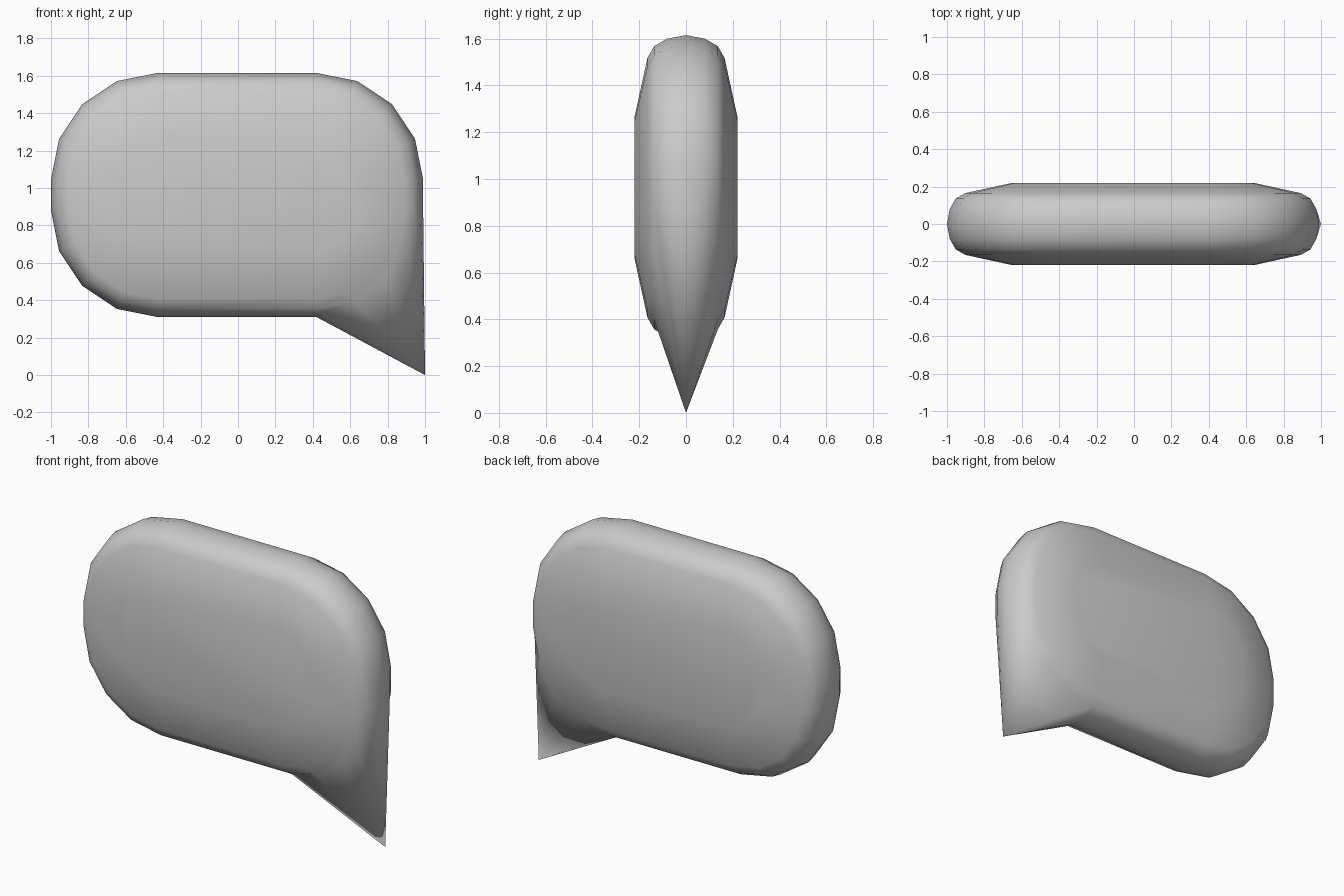
import bpy, bmesh
from math import sin, cos, pi

if "Cube" in bpy.data.objects:
    bpy.data.objects.remove(bpy.data.objects["Cube"])

RADIUS = 0.57
STEPS = 4
# corner centres (x, z) and start angle, counter-clockwise from the top right
CORNERS = [(0.42, 1.045, 0), (-0.43, 1.045, pi / 2),
           (-0.43, 0.88, pi), (0.42, 0.88, 3 * pi / 2)]
# rim cross-section from back to front: (y, inset from the outline)
HALF = [(0.08, 0.015), (0.136, 0.047), (0.165, 0.098), (0.22, 0.35)]
SECTION = [(y, i) for y, i in reversed(HALF)] + [(0, 0)] + [(-y, i) for y, i in HALF]

bm = bmesh.new()
tip = bm.verts.new((1.0, 0, 0))


def ring(y, inset):
    """Rounded rectangle; near the mid-plane its lower right corner runs into the tail tip."""
    verts = []
    for n, (cx, cz, start) in enumerate(CORNERS):
        for k in range(STEPS + 1):
            a = start + k * pi / 2 / STEPS
            r = RADIUS - inset
            if n == 3 and 0 < k < STEPS and abs(y) < 0.1:
                verts.append(tip)
            else:
                verts.append(bm.verts.new((cx + r * cos(a), y, cz + r * sin(a))))
    return verts


rings = [ring(y, i) for y, i in SECTION]

# rounded rim and pointed tail
for a, b in zip(rings, rings[1:]):
    for j in range(len(a)):
        k = (j + 1) % len(a)
        corners = list(dict.fromkeys((a[j], a[k], b[k], b[j])))
        if len(corners) > 2:
            bm.faces.new(corners)

# flat front and back
bm.faces.new(rings[0])
bm.faces.new(rings[-1])
bmesh.ops.recalc_face_normals(bm, faces=bm.faces[:])
for f in bm.faces:
    f.smooth = True

mesh = bpy.data.meshes.new("speech_bubble")
bm.to_mesh(mesh)
bm.free()
bubble = bpy.data.objects.new("speech_bubble", mesh)
bpy.context.collection.objects.link(bubble)
